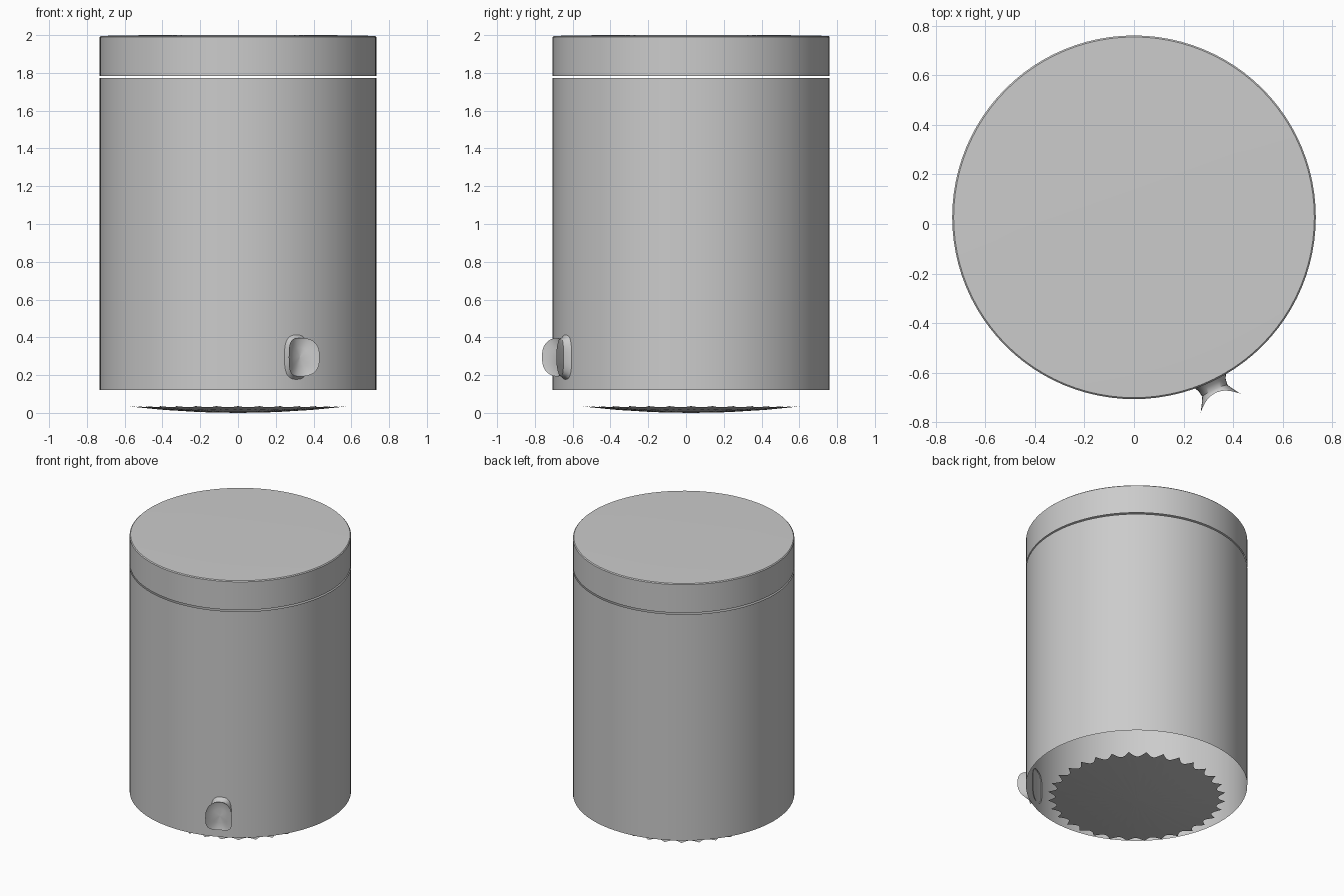
import bpy, bmesh, math
from mathutils import Vector

cube = bpy.data.objects.get("Cube")
if cube:
    bpy.data.objects.remove(cube)

RADIUS = 0.733
CENTRE = Vector((0, 0.027, 0))
SEGMENTS = 96

grey = bpy.data.materials.new("plain_grey")
grey.use_nodes = True
colour = (0.6, 0.6, 0.6, 1)
grey.diffuse_color = colour
grey.node_tree.nodes["Principled BSDF"].inputs["Base Color"].default_value = colour


def loft(name, rings, cap_end=False, cap_start=False, angle=35):
    """Skin a list of closed rings of points."""
    bm = bmesh.new()
    loops = [[bm.verts.new(p) for p in ring] for ring in rings]
    n = len(loops[0])
    for a, b in zip(loops, loops[1:]):
        for i in range(n):
            j = (i + 1) % n
            bm.faces.new((a[i], a[j], b[j], b[i]))
    if cap_end:
        bm.faces.new(loops[-1])
    if cap_start:
        bm.faces.new(loops[0][::-1])
    mesh = bpy.data.meshes.new(name)
    bm.to_mesh(mesh)
    bm.free()
    mesh.materials.append(grey)
    obj = bpy.data.objects.new(name, mesh)
    bpy.context.collection.objects.link(obj)
    obj.location = CENTRE
    bpy.ops.object.select_all(action="DESELECT")
    bpy.context.view_layer.objects.active = obj
    obj.select_set(True)
    bpy.ops.object.shade_smooth_by_angle(angle=math.radians(angle))
    return obj


def circle(r, z):
    step = math.tau / SEGMENTS
    return [(r * math.cos(i * step), r * math.sin(i * step), z) for i in range(SEGMENTS)]


# Open-bottomed drum and the separate lid above a narrow gap
loft("body", [circle(RADIUS, 0.12), circle(RADIUS, 1.773)])
loft("lid", [circle(RADIUS, 1.784), circle(RADIUS, 1.99),
             circle(RADIUS - 0.006, 1.996), circle(RADIUS - 0.25, 2.0)], cap_end=True)


# Shallow dished base plate with scalloped, pointed teeth
def scallop(scale):
    teeth, steps = 32, 8
    ring = []
    for i in range(teeth * steps):
        a = math.tau * i / (teeth * steps)
        r = scale * (0.59 - 0.05 * math.sin(math.pi * (i % steps) / steps))
        ring.append((r * math.cos(a), r * math.sin(a), 0.036 * (r / 0.59) ** 2))
    return ring


loft("base_plate", [scallop(s) for s in (0.02, 0.35, 0.7, 1.0)][::-1], cap_end=True)

# Flared spout set into the wall, with a hollowed front
azimuth = math.radians(25)
outward = Vector((math.sin(azimuth), -math.cos(azimuth), 0))
across = Vector((math.cos(azimuth), math.sin(azimuth), 0))


def spout_ring(half_w, half_h, reach, bend, power=2.8):
    ring = []
    for i in range(40):
        c, s = math.cos(math.tau * i / 40), math.sin(math.tau * i / 40)
        t = half_w * math.copysign(abs(c) ** (2 / power), c)
        h = half_h * math.copysign(abs(s) ** (2 / power), s)
        ring.append(outward * (reach + bend * t * t) + across * t + Vector((0, 0, 0.295 + h)))
    return ring


loft("spout", [
    spout_ring(0.072, 0.122, 0.728, -0.7),
    spout_ring(0.060, 0.106, 0.745, 0),
    spout_ring(0.056, 0.098, 0.765, 2),
    spout_ring(0.068, 0.099, 0.775, 4),
    spout_ring(0.090, 0.102, 0.780, 6),
    spout_ring(0.082, 0.092, 0.777, 6),
    spout_ring(0.045, 0.050, 0.775, 6),
    spout_ring(0.002, 0.002, 0.775, 6),
], cap_end=True)
